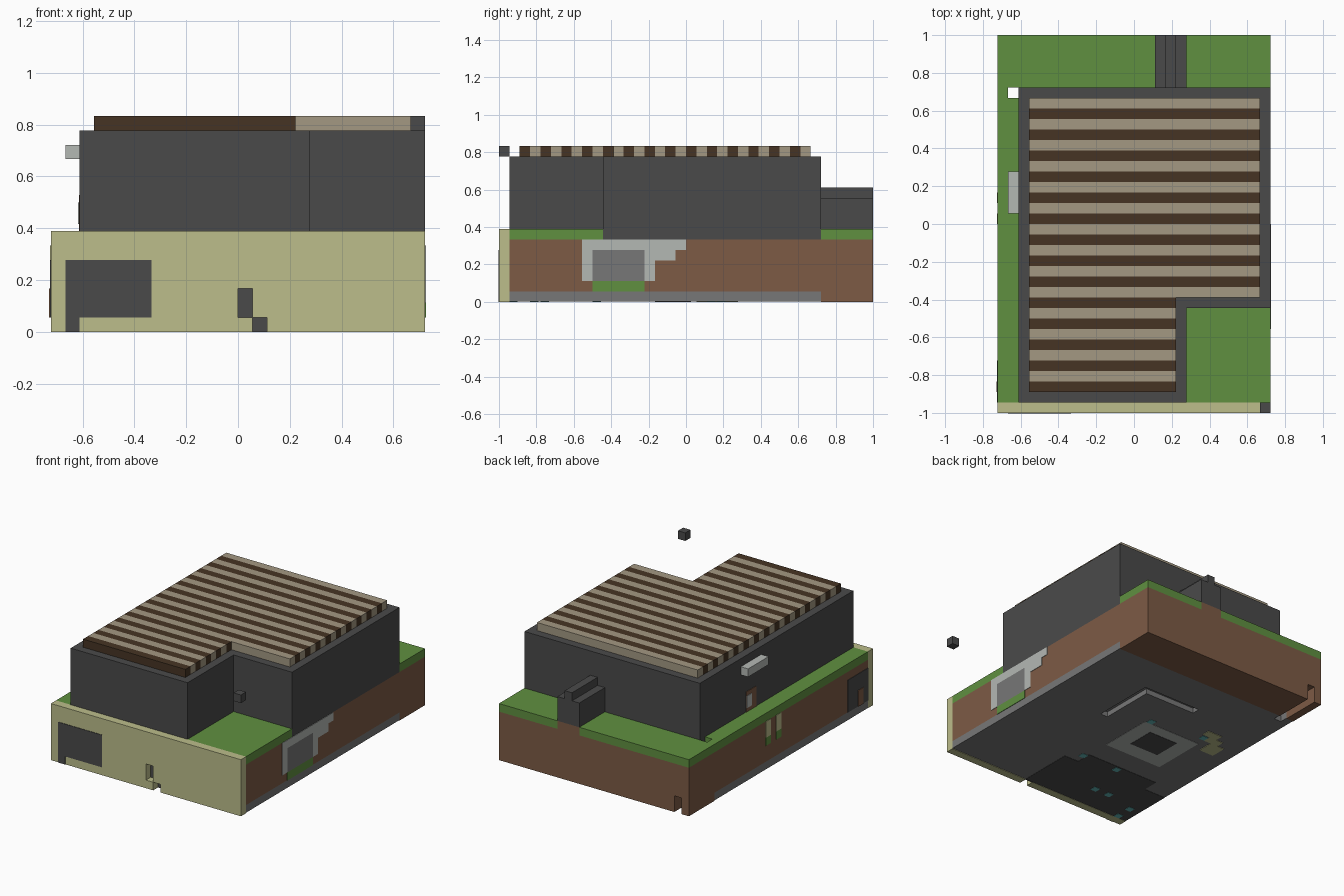
import bpy, bmesh

U = 1 / 18          # one building block
T = 0.06            # thickness of painted plates, in blocks

old = bpy.data.objects.get("Cube")
if old:
    bpy.data.objects.remove(old, do_unlink=True)


def material(name, hex_code):
    def linear(v):
        return v / 12.92 if v <= 0.04045 else ((v + 0.055) / 1.055) ** 2.4
    rgb = [linear(int(hex_code[i:i + 2], 16) / 255) for i in (0, 2, 4)]
    m = bpy.data.materials.new(name)
    m.use_nodes = True
    m.diffuse_color = (*rgb, 1)
    m.node_tree.nodes["Principled BSDF"].inputs["Base Color"].default_value = (*rgb, 1)
    return m


sand = material("sand", "bcbd8b")
grass = material("grass_green", "609040")
earth = material("earth_brown", "7d5b45")
dark = material("dark_grey", "4a4a4a")
stone = material("stone_grey", "777777")
pale = material("pale_grey", "b4b8b4")
timber = material("dark_timber", "463424")
plank = material("light_plank", "a39882")
teal = material("teal", "62b5b5")


def finish(name, bm, mat):
    bmesh.ops.recalc_face_normals(bm, faces=bm.faces)
    mesh = bpy.data.meshes.new(name)
    bm.to_mesh(mesh)
    bm.free()
    mesh.materials.append(mat)
    ob = bpy.data.objects.new(name, mesh)
    bpy.context.collection.objects.link(ob)
    return ob


def boxes(name, mat, *spans):
    """Boxes given as x, y, z ranges in blocks."""
    bm = bmesh.new()
    for span in spans:
        made = bmesh.ops.create_cube(bm, size=1)
        for v in made["verts"]:
            v.co = [U * (span[2 * i] + (v.co[i] + 0.5) * (span[2 * i + 1] - span[2 * i]))
                    for i in range(3)]
    return finish(name, bm, mat)


def prism(name, mat, outline, z0, z1):
    """Outline in blocks, extruded upwards."""
    bm = bmesh.new()
    face = bm.faces.new([bm.verts.new((x * U, y * U, z0 * U)) for x, y in outline])
    up = bmesh.ops.extrude_face_region(bm, geom=[face])
    for v in up["geom"]:
        if isinstance(v, bmesh.types.BMVert):
            v.co.z = z1 * U
    return finish(name, bm, mat)


def cut(targets, cutter):
    cutter.hide_render = True
    for ob in targets:
        mod = ob.modifiers.new("cut", "BOOLEAN")
        mod.operation = "DIFFERENCE"
        mod.solver = "EXACT"
        mod.object = cutter
        bpy.context.view_layer.objects.active = ob
        bpy.ops.object.modifier_apply(modifier=mod.name)
    bpy.data.objects.remove(cutter, do_unlink=True)


# Ground layers
earth_block = boxes("earth_block", earth, (-13, 13, -17, 18, 1, 6))
rear_earth = boxes("rear_earth", earth, (-13, 13, 13, 18, 0, 1))
base_plate = boxes("base_plate", stone, (-13, 13, -17, 13, T, 1))
lawn = boxes("lawn", grass, (-13, 13, -17, 18, 6, 7))
front_wall = boxes("front_wall", sand, (-13, 13, -18, -17, 0, 7))

# House walls on an L-shaped plan
plan = [(-11, -17), (5, -17), (5, -8), (13, -8), (13, 13), (-11, 13)]
prism("house_walls", dark, plan, 6, 14)
wide_plan = [(x + 0.1 * (x == 13), y) for x, y in plan]
cut([lawn], prism("plan_cutter", dark, wide_plan, 5.5, 7.5))

# Striped roof
stripes = [[], []]
for i in range(28):
    right = 4 if i < 9 else 12
    stripes[i % 2].append((-10, right, i - 16, i - 15, 14, 15))
boxes("dark_roof_stripes", timber, *stripes[0])
boxes("light_roof_stripes", plank, *stripes[1])

# Stepped annex at the back, on bare earth
cut([lawn], boxes("annex_cutter", earth, (2, 5, 12.9, 18.1, 5.5, 7.5)))
boxes("annex_footing", earth, (2, 5, 13, 18, 6, 7))
for k, top in enumerate((10, 11, 10)):
    boxes("annex_row", dark, (2 + k, 3 + k, 13, 18, 7, top))

# Loose block and wall unit
boxes("floating_block", dark, (12, 13, -18, -17, 14, 15))
boxes("wall_unit", pale, (-12, -11, 1, 5, 12, 13))

# Shaft with its drain to the back
cut([lawn, earth_block, base_plate, rear_earth],
    boxes("shaft_cutter", earth, (-12, -11, 12, 13, -1, 8)))
cut([earth_block, rear_earth],
    boxes("drain_cutter", earth, (-12, -11, 12.9, 19, -1, 2)))

# Small openings in the front wall, dark behind
for span in ((0, 1, -19, -16, 1, 3), (1, 2, -19, -16, -1, 1)):
    cut([front_wall], boxes("opening_cutter", sand, span))
boxes("opening_backing", dark, (0, 2, -17 - T, -17, 0, 3))

# Large dark panel on the front and round the corner
F = -18 - T
boxes("front_panel", dark, (-12, -6, F, -18, 1, 5), (-12, -11, F, -18, 0, 1))
L = -13 - T
boxes("corner_panel", dark, (L, -13, -17, -13, 1, 5))
boxes("corner_door", earth, (L - T, L, -16, -15, 1, 3))

# Painted recess on the +x side
R = 13 + T
boxes("alcove_frame", pale, (13, R, -10, -9, 2, 6), (13, R, -4, -3, 2, 6),
      (13, R, -9, -4, 5, 6), (13, R, -3, -1, 4, 6), (13, R, -1, 0, 5, 6))
boxes("alcove_back", stone, (13, R, -9, -4, 2, 5))
boxes("alcove_grass", grass, (13, R, -9, -4, 1, 2))

# Door and window slots on the -x side
boxes("side_door", earth, (-11 - T, -11, 2, 4, 7, 9.5))
boxes("side_door_light", pale, (-11 - 2 * T, -11 - T, 3, 4, 7.5, 9))
for y in (0, 2):
    boxes("slot", sand, (L, -13, y, y + 1, 4, 6))
    boxes("slot_grass", grass, (L, -13, y, y + 1, 3, 4))

# Underside: groove and coloured floor patches
for span in ((4, 5, 0, 7, -1, 0.7), (-3, 5, 7, 8, -1, 0.7)):
    cut([base_plate], boxes("groove_cutter", stone, span))
boxes("dark_floor", dark, (-13, 2, -17, -10, T / 2, T), (-10, 0, -10, -8, T / 2, T))
boxes("pale_floor", pale, (-8, 0, -5, 2, T / 2, T))
boxes("pale_floor_centre", dark, (-6, -2, -3, 0.5, 0, T / 2))
boxes("sand_floor", sand, (-9, -7, 4, 5, 0, T), (-10, -8, 3, 4, 0, T), (-11, -9, 1, 3, 0, T))
spots = [(-1, 2), (-8, 3), (0, -9), (-5, -9), (-6, -14), (-8, -14), (-12, -15), (-12, -17)]
boxes("teal_floor_spots", teal, *[(x, x + 0.8, y, y + 0.8, 0, T / 2) for x, y in spots])
